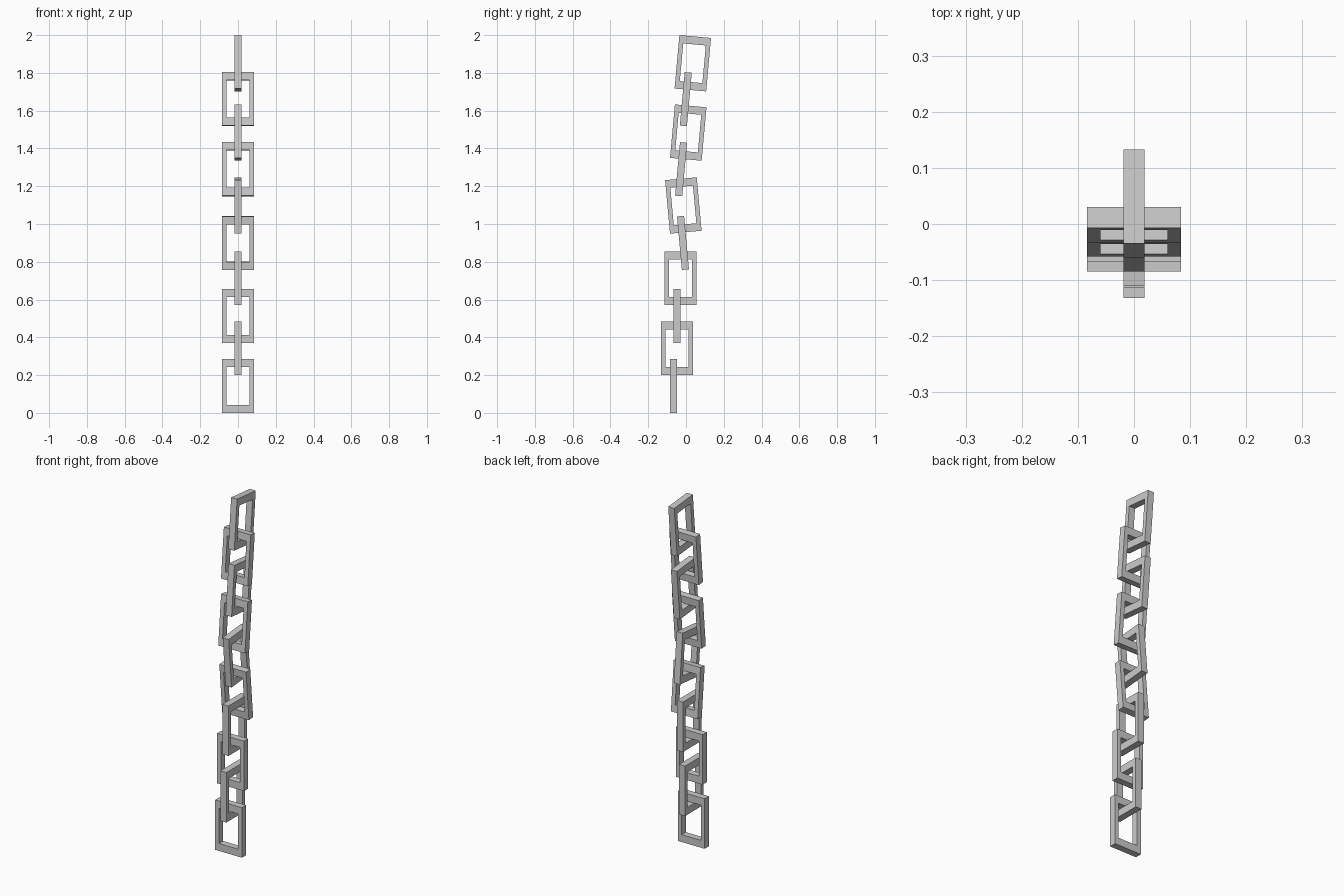
import bpy, bmesh
from math import radians
from mathutils import Matrix, Vector

if "Cube" in bpy.data.objects:
    bpy.data.objects.remove(bpy.data.objects["Cube"])

HALF_W, HALF_H, HALF_T = 0.084, 0.142, 0.0188   # outer half sizes and half thickness
SIDE_BAR, END_BAR = 0.024, 0.042                # frame bar widths


def make_link(name, y, z, tilt, turned):
    """Rectangular open frame, optionally turned a quarter turn, then tilted about x."""
    bm = bmesh.new()

    def ring(w, h, d):
        return [bm.verts.new((sx * w, d, sz * h))
                for sx, sz in ((-1, -1), (1, -1), (1, 1), (-1, 1))]

    iw, ih = HALF_W - SIDE_BAR, HALF_H - END_BAR
    loops = [ring(HALF_W, HALF_H, -HALF_T), ring(HALF_W, HALF_H, HALF_T),
             ring(iw, ih, HALF_T), ring(iw, ih, -HALF_T)]
    for a, b in zip(loops, loops[1:] + loops[:1]):
        for i in range(4):
            j = (i + 1) % 4
            bm.faces.new((a[i], a[j], b[j], b[i]))
    bmesh.ops.recalc_face_normals(bm, faces=bm.faces)
    mesh = bpy.data.meshes.new(name)
    bm.to_mesh(mesh)
    bm.free()
    obj = bpy.data.objects.new(name, mesh)
    bpy.context.collection.objects.link(obj)
    turn = Matrix.Rotation(radians(90 if turned else 0), 4, 'Z')
    obj.matrix_world = (Matrix.Translation(Vector((0, y, z)))
                        @ Matrix.Rotation(radians(tilt), 4, 'X') @ turn)


# Links from bottom to top: y, z, tilt; orientation alternates
links = [
    (-0.066, 0.142, 0), (-0.048, 0.342, 0),
    (-0.048, 0.513, 0), (-0.029, 0.713, 0),
    (-0.016, 0.900, 5.2), (-0.014, 1.098, 5.2),
    (-0.026, 1.290, -5.2), (0.012, 1.484, -5.2),
    (-0.001, 1.661, -5.2), (0.036, 1.851, -5.2),
]
for n, (y, z, tilt) in enumerate(links):
    make_link(f"chain_link_{n + 1}", y, z, tilt, n % 2 == 1)
